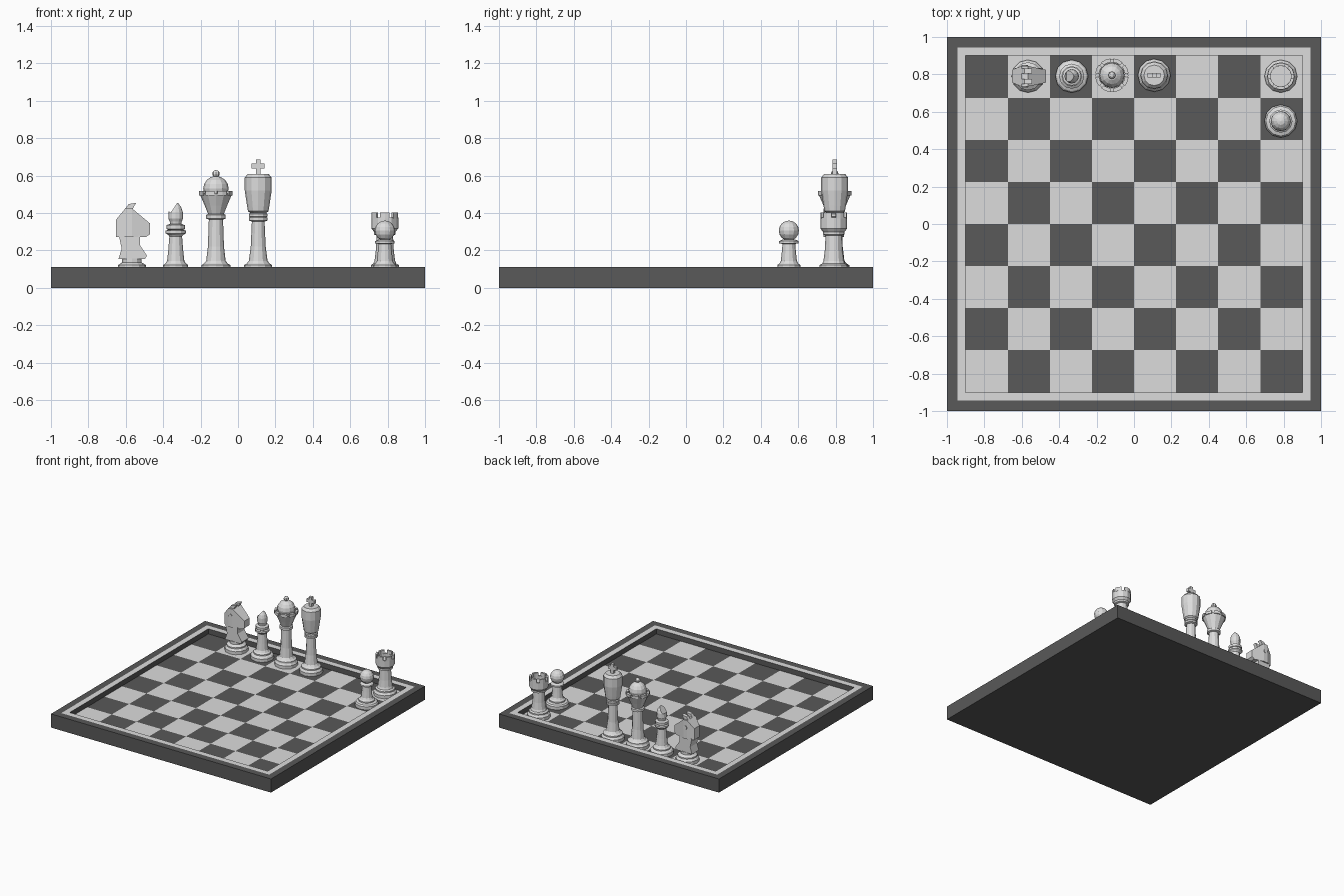
import bpy, bmesh, math
from mathutils import Matrix, Vector

if "Cube" in bpy.data.objects:
    bpy.data.objects.remove(bpy.data.objects["Cube"])

def material(name, v):
    m = bpy.data.materials.new(name)
    m.diffuse_color = (v, v, v, 1)
    m.use_nodes = True
    m.node_tree.nodes["Principled BSDF"].inputs["Base Color"].default_value = m.diffuse_color
    return m

LIGHT = material("light_grey", 0.72)
DARK = material("dark_grey", 0.10)
FLOOR, TOP, SIDES = 0.07, 0.112, 12

def finish(bm, name, mats=(LIGHT,), loc=(0, 0, 0)):
    bmesh.ops.recalc_face_normals(bm, faces=bm.faces)
    me = bpy.data.meshes.new(name)
    bm.to_mesh(me)
    bm.free()
    for m in mats:
        me.materials.append(m)
    ob = bpy.data.objects.new(name, me)
    ob.location = loc
    bpy.context.collection.objects.link(ob)
    return ob

def lathe(bm, prof, n=SIDES, turn=0.0, cap_end=True):
    """Spin (radius, height) points into n flat sides."""
    rings = []
    for r, z in prof:
        rings.append([bm.verts.new((r * math.cos(turn + 2 * math.pi * i / n),
                                    r * math.sin(turn + 2 * math.pi * i / n), z)) for i in range(n)])
    for a, b in zip(rings, rings[1:]):
        for i in range(n):
            j = (i + 1) % n
            bm.faces.new((a[i], a[j], b[j], b[i]))
    bm.faces.new(rings[0])
    if cap_end:
        bm.faces.new(rings[-1])

def ball(bm, r, z, u=SIDES, v=8):
    bmesh.ops.create_uvsphere(bm, u_segments=u, v_segments=v, radius=r,
                              matrix=Matrix.Translation((0, 0, z)))

def box(bm, size, center, rot=0.0):
    m = Matrix.Translation(center) @ Matrix.Rotation(rot, 4, 'Y') @ Matrix.Diagonal((*size, 1))
    bmesh.ops.create_cube(bm, size=1, matrix=m)

def prism(bm, pts, width):
    """Extrude an x-z outline sideways; width(x) is the half thickness."""
    a = [bm.verts.new((x, -width(x), z)) for x, z in pts]
    b = [bm.verts.new((x, width(x), z)) for x, z in pts]
    bm.faces.new(a)
    bm.faces.new(b)
    for i in range(len(pts)):
        j = (i + 1) % len(pts)
        bm.faces.new((a[i], a[j], b[j], b[i]))

def merlons(bm, count, r0, r1, z0, z1, fill):
    """Ring of raised blocks."""
    step = 2 * math.pi / count
    for k in range(count):
        c, h = k * step + step / 2, step * fill / 2
        angs = (c - h, c, c + h)
        flat = [(r1, t) for t in angs] + [(r0, t) for t in reversed(angs)]
        lo = [bm.verts.new((r * math.cos(t), r * math.sin(t), z0)) for r, t in flat]
        hi = [bm.verts.new((v.co.x, v.co.y, z1)) for v in lo]
        bm.faces.new(lo)
        bm.faces.new(hi)
        for i in range(6):
            j = (i + 1) % 6
            bm.faces.new((lo[i], lo[j], hi[j], hi[i]))

def foot(s):
    """Stepped base shared by all pieces, s = upper tier radius."""
    return [(0.088, FLOOR), (0.088, 0.095), (0.08, 0.106), (s, 0.112), (s, 0.122), (s * 0.82, 0.13)]

# board frame with light inlaid band and recessed field
bm = bmesh.new()
q = math.sqrt(2)
lathe(bm, [(q, 0), (q, TOP), (0.945 * q, TOP), (0.9 * q, TOP), (0.9 * q, FLOOR - 0.002)],
      n=4, turn=math.pi / 4, cap_end=False)
for f in bm.faces:
    c = f.calc_center_median()
    if abs(c.z - TOP) < 1e-4 and max(abs(c.x), abs(c.y)) < 0.94:
        f.material_index = 1
finish(bm, "board_frame", (DARK, LIGHT))

# chequered field
bm = bmesh.new()
bmesh.ops.create_grid(bm, x_segments=8, y_segments=8, size=0.9)
for f in bm.faces:
    c = f.calc_center_median()
    f.material_index = (math.floor((c.x + 0.9) / 0.225) + math.floor((c.y + 0.9) / 0.225)) % 2
field = finish(bm, "board_squares", (LIGHT, DARK), (0, 0, FLOOR))
if field.data.polygons[0].normal.z < 0:
    field.data.flip_normals()

# king
bm = bmesh.new()
lathe(bm, foot(0.075) + [(0.05, 0.145), (0.04, 0.22), (0.034, 0.355), (0.05, 0.36), (0.05, 0.375),
      (0.045, 0.378), (0.05, 0.382), (0.05, 0.395), (0.042, 0.4), (0.055, 0.41), (0.06, 0.44),
      (0.072, 0.52), (0.072, 0.59), (0.055, 0.61)])
box(bm, (0.025, 0.025, 0.09), (0, 0, 0.641))
box(bm, (0.07, 0.0245, 0.026), (0, 0, 0.652))
finish(bm, "king", loc=(0.108, 0.795, 0))

# queen
bm = bmesh.new()
lathe(bm, foot(0.078) + [(0.052, 0.145), (0.043, 0.22), (0.038, 0.365), (0.052, 0.37), (0.052, 0.39),
      (0.042, 0.395), (0.048, 0.41), (0.06, 0.44), (0.088, 0.505), (0.07, 0.505), (0.06, 0.5)])
merlons(bm, 8, 0.07, 0.09, 0.495, 0.518, 0.75)
ball(bm, 0.068, 0.53)
ball(bm, 0.02, 0.61, 8, 6)
finish(bm, "queen", loc=(-0.118, 0.795, 0))

# bishop, with a slanted cleft in the mitre
bm = bmesh.new()
lathe(bm, foot(0.067) + [(0.046, 0.145), (0.04, 0.2), (0.034, 0.275), (0.04, 0.283), (0.054, 0.292),
      (0.054, 0.306), (0.04, 0.31), (0.05, 0.316), (0.05, 0.335), (0.03, 0.342), (0.032, 0.355),
      (0.039, 0.37), (0.038, 0.405), (0.03, 0.43), (0.012, 0.455)])
bishop = finish(bm, "bishop", loc=(-0.333, 0.79, 0))
bm = bmesh.new()
box(bm, (0.02, 0.2, 0.09), (-0.01, 0, 0.445), 0.6)
cutter = finish(bm, "mitre_cutter", loc=(-0.333, 0.79, 0))
cutter.hide_render = True
cutter.hide_viewport = True
mod = bishop.modifiers.new("cleft", 'BOOLEAN')
mod.operation, mod.object, mod.solver = 'DIFFERENCE', cutter, 'EXACT'

# rook
bm = bmesh.new()
lathe(bm, foot(0.075) + [(0.055, 0.145), (0.048, 0.2), (0.044, 0.28), (0.058, 0.285), (0.058, 0.3),
      (0.072, 0.318), (0.072, 0.375), (0.056, 0.375), (0.056, 0.35)])
merlons(bm, 6, 0.056, 0.072, 0.37, 0.402, 0.7)
finish(bm, "rook", loc=(0.785, 0.79, 0))

# pawn
bm = bmesh.new()
lathe(bm, foot(0.062) + [(0.043, 0.145), (0.038, 0.19), (0.034, 0.235), (0.052, 0.238), (0.052, 0.25),
      (0.035, 0.258)])
ball(bm, 0.054, 0.306)
finish(bm, "pawn", loc=(0.785, 0.55, 0))

# knight: pedestal, neck, skull, tapered muzzle, ears, eyes
at = (-0.567, 0.79, 0)
bm = bmesh.new()
lathe(bm, foot(0.075) + [(0.052, 0.136), (0.052, 0.158)])
finish(bm, "knight_base", loc=at)
bm = bmesh.new()
prism(bm, [(-0.072, 0.155), (0.07, 0.155), (0.08, 0.172), (0.042, 0.23), (0.042, 0.28),
           (-0.07, 0.28), (-0.055, 0.21)], lambda x: 0.045)
finish(bm, "knight_neck", loc=at)
bm = bmesh.new()
width = lambda x: 0.055 if -0.05 < x < 0.03 else 0.034
prism(bm, [(0, 0.272), (0, 0.425), (-0.035, 0.425), (-0.035, 0.272)], width)
prism(bm, [(-0.035, 0.272), (-0.035, 0.425), (-0.085, 0.365), (-0.085, 0.272)], width)
prism(bm, [(0, 0.272), (0.075, 0.272), (0.096, 0.287), (0.096, 0.345), (0, 0.425)], width)
finish(bm, "knight_head", loc=at)
bm = bmesh.new()
for s in (-1, 1):
    vs = len(bm.verts)
    prism(bm, [(-0.045, 0.41), (0, 0.415), (0.022, 0.455), (-0.018, 0.448)], lambda x: 0.014)
    bm.verts.ensure_lookup_table()
    bmesh.ops.translate(bm, verts=bm.verts[vs:], vec=Vector((0, s * 0.028, 0)))
finish(bm, "knight_ears", loc=at)
bm = bmesh.new()
for s in (-1, 1):
    bmesh.ops.create_cone(bm, cap_ends=True, segments=10, radius1=0.017, radius2=0.017, depth=0.008,
                          matrix=Matrix.Translation((-0.017, s * 0.056, 0.365))
                          @ Matrix.Rotation(math.pi / 2, 4, 'X'))
finish(bm, "knight_eyes", loc=at)
